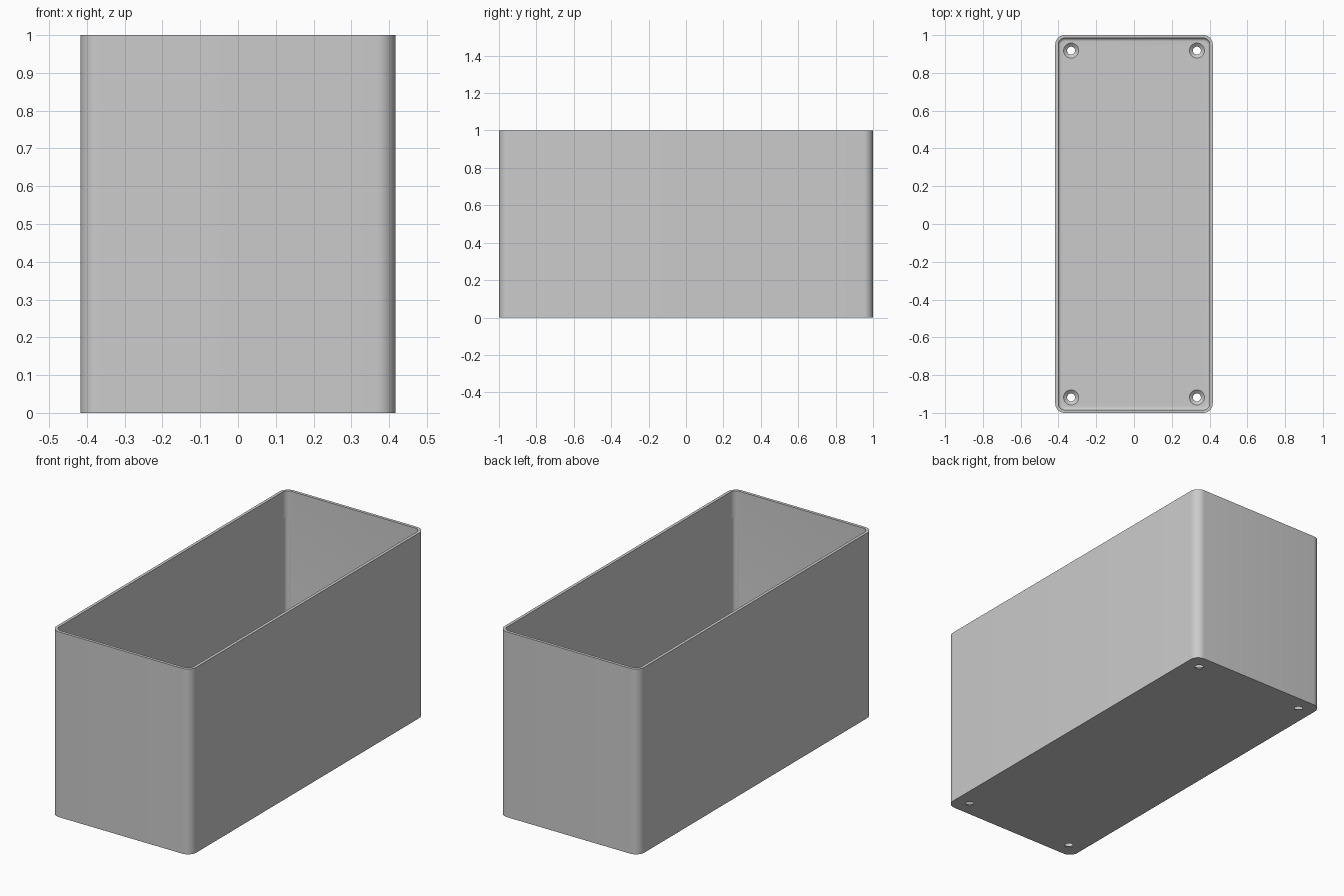
import bpy
import bmesh
from math import pi, cos, sin

if "Cube" in bpy.data.objects:
    bpy.data.objects.remove(bpy.data.objects["Cube"], do_unlink=True)

HALF_X, HALF_Y, HEIGHT = 0.417, 1.0, 1.0
CORNER, WALL, FLOOR, FILLET = 0.05, 0.016, 0.02, 0.016

grey = bpy.data.materials.new("plain grey")
grey.use_nodes = True
grey.diffuse_color = (0.6, 0.6, 0.6, 1)
grey.node_tree.nodes["Principled BSDF"].inputs["Base Color"].default_value = (0.6, 0.6, 0.6, 1)


def make_object(name, bm):
    bmesh.ops.recalc_face_normals(bm, faces=bm.faces)
    mesh = bpy.data.meshes.new(name)
    bm.to_mesh(mesh)
    bm.free()
    mesh.materials.append(grey)
    obj = bpy.data.objects.new(name, mesh)
    bpy.context.collection.objects.link(obj)
    return obj


def loft(name, rings):
    """Skin a stack of equal point rings and cap both ends."""
    bm = bmesh.new()
    loops = [[bm.verts.new(p) for p in ring] for ring in rings]
    n = len(loops[0])
    for a, b in zip(loops, loops[1:]):
        for i in range(n):
            j = (i + 1) % n
            bm.faces.new((a[i], a[j], b[j], b[i]))
    bm.faces.new(loops[0])
    bm.faces.new(loops[-1])
    return make_object(name, bm)


def rounded_ring(inset, z, steps=10):
    """Rounded rectangle, inset from the outer wall."""
    r = CORNER - inset
    cx, cy = HALF_X - CORNER, HALF_Y - CORNER
    points = []
    for k, (sx, sy) in enumerate([(1, 1), (-1, 1), (-1, -1), (1, -1)]):
        for i in range(steps + 1):
            a = (k + i / steps) * pi / 2
            points.append((sx * cx + r * cos(a), sy * cy + r * sin(a), z))
    return points


def circle(x, y, r, z, n=32):
    return [(x + r * cos(2 * pi * i / n), y + r * sin(2 * pi * i / n), z) for i in range(n)]


# Open box: outer wall, rim, inner wall, filleted floor
rings = [rounded_ring(0, 0), rounded_ring(0, HEIGHT), rounded_ring(WALL, HEIGHT)]
for i in range(7):
    a = i / 6 * pi / 2
    rings.append(rounded_ring(WALL + FILLET * (1 - cos(a)), FLOOR + FILLET * (1 - sin(a))))
box = loft("open_box", rings)


def cut(name, cutter_rings):
    cutter = loft(name, cutter_rings)
    cutter.hide_render = True
    cutter.hide_viewport = True
    cutter.display_type = 'WIRE'
    mod = box.modifiers.new(name, 'BOOLEAN')
    mod.operation = 'DIFFERENCE'
    mod.solver = 'EXACT'
    mod.object = cutter
    return cutter


# Countersunk screw holes and shallow corner reliefs
cutters = []
for sx in (-1, 1):
    for sy in (-1, 1):
        x, y = 0.333 * sx, 0.918 * sy
        cutters.append(cut("screw_hole_cutter", [
            circle(x, y, 0.021, -0.05), circle(x, y, 0.021, 0.004),
            circle(x, y, 0.04, FLOOR), circle(x, y, 0.04, FLOOR + 0.05)]))
        x, y = 0.379 * sx, 0.962 * sy
        cutters.append(cut("corner_relief_cutter", [
            circle(x, y, 0.0215, 0.06), circle(x, y, 0.0215, 0.86)]))

# Bake the cuts and smooth the rounded corners
bpy.context.view_layer.update()
graph = bpy.context.evaluated_depsgraph_get()
cut_mesh = bpy.data.meshes.new_from_object(box.evaluated_get(graph))
box.modifiers.clear()
box.data = cut_mesh
for cutter in cutters:
    bpy.data.objects.remove(cutter, do_unlink=True)
bpy.ops.object.select_all(action='DESELECT')
box.select_set(True)
bpy.context.view_layer.objects.active = box
bpy.ops.object.shade_smooth_by_angle(angle=pi / 6)
